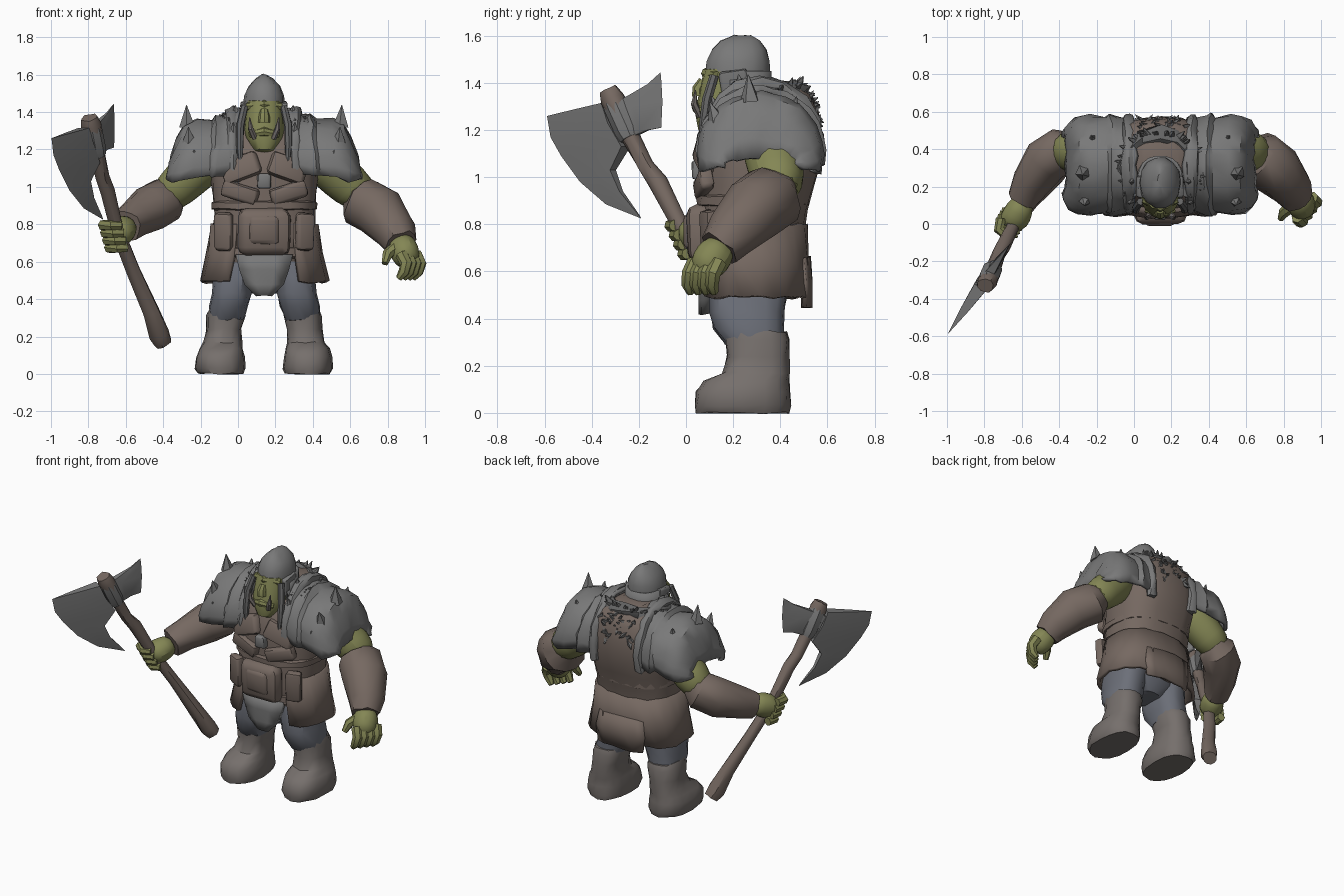
import bpy, bmesh, math, random
from mathutils import Vector as V

random.seed(4)
CX = 0.14  # body centre line


def material(name, r, g, b):
    m = bpy.data.materials.new(name)
    m.diffuse_color = (r, g, b, 1)
    return m


METAL = material("metal", .19, .19, .19)
LEATHER = material("leather", .18, .14, .12)
SKIN = material("skin", .23, .24, .09)
CLOTH = material("cloth", .15, .16, .19)
HIDE = material("boot_hide", .18, .16, .15)
FUR = material("fur", .13, .13, .13)


def finish(name, bm, mat, jitter=0, solid=0, sub=0):
    for v in bm.verts:
        v.co += V([random.uniform(-jitter, jitter) for _ in range(3)])
    bmesh.ops.recalc_face_normals(bm, faces=bm.faces[:])
    me = bpy.data.meshes.new(name)
    bm.to_mesh(me)
    bm.free()
    ob = bpy.data.objects.new(name, me)
    bpy.context.collection.objects.link(ob)
    me.materials.append(mat)
    if solid:
        s = ob.modifiers.new("thick", 'SOLIDIFY')
        s.thickness, s.offset = solid, 0
    if sub:
        s = ob.modifiers.new("smooth", 'SUBSURF')
        s.levels = s.render_levels = sub
    return ob


def skin(name, rings, mat, closed=True, **kw):
    """Join rings of points into a surface; closed rings are capped."""
    bm = bmesh.new()
    vs = [[bm.verts.new(p) for p in r] for r in rings]
    n = len(vs[0])
    for a, b in zip(vs, vs[1:]):
        for i in range(n if closed else n - 1):
            j = (i + 1) % n
            bm.faces.new((a[i], a[j], b[j], b[i]))
    if closed:
        bm.faces.new(vs[0])
        bm.faces.new(vs[-1])
    return finish(name, bm, mat, **kw)


def loft(name, rings, mat, n=16, p=2.5, span=None, **kw):
    """Horizontal superellipse rings (x, y, z, rx, ry); span = degrees of an open shell."""
    a0, a1 = span or (0, 360)
    out = []
    for x, y, z, rx, ry in rings:
        ring = []
        for i in range(n):
            t = math.radians(a0 + (a1 - a0) * i / (n - 1 if span else n))
            c, s = math.cos(t), math.sin(t)
            ring.append(V((x + rx * math.copysign(abs(c) ** (2 / p), c),
                           y + ry * math.copysign(abs(s) ** (2 / p), s), z)))
        out.append(ring)
    return skin(name, out, mat, closed=not span, **kw)


def tube(name, pts, mat, n=10, **kw):
    """Limb through (x, y, z, radius) points, carrying the frame along the path."""
    c = [V(p[:3]) for p in pts]
    out, u = [], None
    for i, p in enumerate(pts):
        t = (c[min(i + 1, len(c) - 1)] - c[max(i - 1, 0)]).normalized()
        u = u - t * u.dot(t) if u else t.orthogonal()
        u.normalize()
        w = t.cross(u)
        out.append([c[i] + p[3] * (u * math.cos(6.2832 * k / n) + w * math.sin(6.2832 * k / n)) for k in range(n)])
    return skin(name, out, mat, **kw)


def spike(name, base, tip, r, mat, n=5):
    return tube(name, [(*base, r), (*tip, .002)], mat, n=n)


def block(name, loc, size, rot, mat, bevel=.02):
    bm = bmesh.new()
    bmesh.ops.create_cube(bm, size=1)
    for v in bm.verts:
        v.co *= V(size)
    bmesh.ops.bevel(bm, geom=bm.edges[:], offset=bevel, segments=2, affect='EDGES', profile=.5)
    ob = finish(name, bm, mat, jitter=.003)
    ob.location, ob.rotation_euler = loc, rot
    return ob


# Torso, belts and skirt
loft("torso", [(CX, .28, .52, .20, .15), (CX, .28, .62, .26, .20), (CX, .28, .75, .275, .215), (CX, .29, .86, .27, .225),
               (CX, .305, .96, .28, .24), (CX, .32, 1.08, .29, .258), (CX, .33, 1.2, .28, .248),
               (CX, .355, 1.30, .24, .205), (CX, .36, 1.36, .18, .165), (CX, .35, 1.40, .1, .1)],
     LEATHER, n=20, jitter=.007)
for z, rx, ry, h in ((.65, .29, .225, .03), (.90, .283, .24, .025)):
    loft("belt", [(CX, .285, z - h, rx - .02, ry - .02), (CX, .285, z - h * .7, rx, ry),
                  (CX, .285, z + h * .7, rx, ry), (CX, .285, z + h, rx - .02, ry - .02)], LEATHER, n=22, jitter=.004)
loft("skirt", [(CX, .29, .80, .275, .21), (CX, .29, .64, .295, .22), (CX, .29, .49, .335, .225)], LEATHER,
     n=24, span=(-62, 242), jitter=.007, solid=.025)
loft("back_flap", [(CX, .29, .66, .29, .23), (CX, .29, .55, .31, .235), (CX, .29, .45, .29, .24)], LEATHER,
     n=6, span=(60, 120), jitter=.006, solid=.02)
block("belly_plate", (CX, .06, .76), (.28, .11, .25), (.05, 0, 0), LEATHER, .045)
block("belly_boss", (CX, .03, .77), (.17, .08, .16), (.05, 0, 0), LEATHER, .03)
skin("loin_flap", [[V((CX + w * k, .07 + .02 * abs(k), z)) for k in (-1, -.4, .4, 1)]
                   for w, z in ((.15, .64), (.13, .56), (.10, .48), (.035, .42))], METAL, closed=False, solid=.05)
loft("crotch", [(CX, .27, .43, .09, .10), (CX, .27, .50, .2, .15), (CX, .27, .6, .22, .18)], CLOTH)
block("chest_buckle", (CX, .05, 1.03), (.07, .05, .08), (0, 0, 0), METAL, .012)

for s in (-1, 1):
    X = lambda d: CX + s * d
    # Chest leather lobes and waist pouches
    block("chest_flap", (X(.125), .085, 1.10), (.21, .07, .13), (-.2, s * .35, s * .15), LEATHER, .025)
    block("rib_flap", (X(.13), .075, .97), (.2, .06, .09), (.1, -s * .3, s * .15), LEATHER, .02)
    block("side_plate", (X(.215), .10, .76), (.10, .06, .2), (.05, 0, s * .4), LEATHER, .02)
    # Legs and boots
    loft("trouser_leg", [(X(.13), .28, .62, .12, .17), (X(.165), .265, .52, .107, .165), (X(.175), .26, .43, .107, .16),
                         (X(.188), .265, .36, .106, .15), (X(.2), .29, .29, .09, .12)], CLOTH, jitter=.006)
    loft("boot", [(X(.232), .24, .0, .12, .195), (X(.235), .24, .03, .132, .203), (X(.235), .24, .09, .128, .198),
                  (X(.23), .255, .135, .118, .18), (X(.222), .295, .17, .103, .142), (X(.215), .305, .24, .096, .13),
                  (X(.205), .30, .31, .103, .137), (X(.20), .295, .345, .095, .13)], HIDE, jitter=.005)
    # Pauldron: arches swept front to back over the shoulder
    arcs = []
    for d, zc, ry, rz in ((.13, 1.13, .235, .29), (.17, 1.12, .24, .265), (.23, 1.11, .258, .26), (.25, 1.11, .262, .265),
                          (.27, 1.11, .245, .24), (.36, 1.10, .255, .25), (.42, 1.08, .25, .25), (.455, 1.07, .225, .19),
                          (.485, 1.06, .185, .10), (.495, 1.05, .15, .03)):
        arcs.append([V((X(d + .02 * (1 - math.sin(a))), .315 + ry * math.cos(a), zc + rz * math.sin(a)))
                     for a in [math.radians(-12 + 204 * i / 16) for i in range(17)]])
    skin("pauldron", arcs, METAL, closed=False, jitter=.008, solid=.025)
    tube("pauldron_roll", [(X(.17), .32 + .235 * math.cos(a), 1.12 + .28 * math.sin(a), .034)
                           for a in [math.radians(-20 + 22 * i) for i in range(11)]], METAL, n=8, jitter=.008)
    for d, a, h, r in ((.41, 100, .115, .045), (.40, 140, .08, .04), (.37, 165, .05, .03), (.36, 55, .06, .03),
                       (.15, 110, .06, .03), (.16, 140, .06, .03)):
        a = math.radians(a)
        b = V((X(d), .315 + .24 * math.cos(a), 1.085 + (.24 if d > .3 else .31) * math.sin(a)))
        spike("pauldron_spike", b, b + V((s * .005, .5 * h * math.cos(a), h)), r, METAL)
    # Tusks, braids, cheek guards, upper arms
    tube("tusk", [(X(.05), .06, 1.26, .016), (X(.072), .035, 1.31, .015), (X(.078), .04, 1.37, .003)], HIDE, n=6)
    tube("braid", [(X(.105), .12, 1.43, .02), (X(.128), .09, 1.33, .022), (X(.13), .075, 1.22, .02),
                   (X(.125), .065, 1.11, .008)], FUR, n=7)
    block("cheek_guard", (X(.098), .21, 1.37), (.04, .12, .17), (.15, s * .12, 0), METAL, .015)
    tube("upper_arm", [(X(.24), .34, 1.2, .13), (X(.36), .37, 1.10, .13), (X(.46), .39, 1.0, .12),
                       (X(.55), .395, .93, .10)], SKIN, n=12, jitter=.005, sub=1)

# Head and helmet
loft("head", [(CX, .20, 1.17, .06, .08), (CX, .15, 1.20, .065, .10), (CX, .15, 1.26, .098, .11), (CX, .165, 1.32, .108, .118),
              (CX, .19, 1.40, .103, .13), (CX, .20, 1.46, .10, .12)], SKIN, p=2.2, jitter=.003)
tube("nose", [(CX, .075, 1.41, .022), (CX, .056, 1.375, .03), (CX, .058, 1.345, .032)], SKIN, n=8)
tube("lower_lip", [(CX - .075, .08, 1.28, .02), (CX, .05, 1.295, .026), (CX + .075, .08, 1.28, .02)], SKIN, n=8)
tube("brow", [(CX - .09, .13, 1.43, .02), (CX, .09, 1.44, .026), (CX + .09, .13, 1.43, .02)], SKIN, n=8)
loft("helmet", [(CX, .22, 1.445, .11, .137), (CX, .22, 1.49, .108, .136), (CX, .225, 1.54, .085, .118),
                (CX, .23, 1.58, .045, .085), (CX, .235, 1.602, .012, .04)], METAL, n=14, p=2.2, jitter=.003)
loft("helmet_back", [(CX, .22, 1.30, .12, .13), (CX, .22, 1.45, .111, .135)], METAL, n=12, span=(-10, 190), solid=.02)

# Fur collar and shaggy patch on the upper back
tube("fur_collar", [(CX + .19 * math.cos(a), .3 + .17 * math.sin(a), 1.33 + .03 * math.sin(a), .055)
                    for a in [math.radians(-50 + 28 * i) for i in range(11)]], FUR, n=8, jitter=.014)
for i in range(90):
    if i < 35:
        a = math.radians(random.uniform(-50, 230))
        b = V((CX + .2 * math.cos(a), .3 + .18 * math.sin(a), 1.35 + .03 * math.sin(a)))
        d = V((math.cos(a), math.sin(a) * .5, random.uniform(.2, 1.2)))
    else:
        a, r = random.uniform(0, 6.28), random.uniform(.0, .13)
        h = r * math.sin(a)
        b = V((CX + r * math.cos(a), .53 - .35 * h - 1.5 * h * h, 1.28 + h))
        d = V((random.uniform(-1, 1), .35, random.uniform(-.8, .8)))
    spike("fur_tuft", b, b + d.normalized() * random.uniform(.04, .065), .024, FUR, n=4)

# Forearms: one reaches forward to the axe, one hangs
tube("left_bracer", [(-.34, .40, .96, .085), (-.38, .395, .93, .125), (-.47, .34, .885, .125), (-.555, .22, .825, .102),
                     (-.60, .13, .79, .085)], LEATHER, n=12, jitter=.007)
tube("right_bracer", [(.63, .385, .96, .09), (.67, .37, .92, .14), (.76, .29, .865, .142), (.845, .19, .76, .115),
                      (.875, .14, .70, .09)], LEATHER, n=12, jitter=.007)
tube("left_fist", [(-.59, .13, .79, .06), (-.61, .08, .775, .08), (-.645, .02, .75, .088), (-.66, -.02, .74, .055)],
     SKIN, n=10, jitter=.004, sub=1)
tube("right_palm", [(.86, .16, .72, .06), (.88, .13, .68, .085), (.90, .09, .63, .085), (.91, .06, .59, .055)],
     SKIN, n=10, jitter=.004, sub=1)
for k in range(4):
    z = .675 + .04 * k
    x, y = -.628 - .011 * k, .035 - .018 * k
    tube("left_finger", [(x - .05, y + .05, z, .028), (x - .06, y - .01, z, .03), (x - .015, y - .045, z, .029),
                         (x + .035, y - .03, z, .024)], SKIN, n=7)
    f = k / 3
    x, y = .875 + .075 * f, .03 + .10 * f
    tube("right_finger", [(x, y + .01, .64, .036), (x + .025, y - .015, .59, .034), (x + .012, y - .02, .545, .03),
                          (x - .015, y - .01, .51, .018)], SKIN, n=7)
tube("right_thumb", [(.85, .10, .68, .034), (.80, .06, .64, .03), (.785, .03, .59, .018)], SKIN, n=7)

# Axe: haft, socket and blades lying in a slanted vertical plane
tube("axe_haft", [(-.40, .30, .165, .045), (-.42, .27, .21, .054), (-.46, .215, .33, .045), (-.56, .11, .55, .038),
                  (-.645, -.01, .77, .035), (-.70, -.12, .98, .04), (-.725, -.17, 1.05, .036), (-.755, -.245, 1.19, .04),
                  (-.785, -.31, 1.33, .052), (-.795, -.33, 1.37, .042)], LEATHER, n=10, jitter=.004)
tube("axe_socket", [(-.75, -.235, 1.165, .045), (-.76, -.25, 1.20, .055), (-.78, -.295, 1.30, .055),
                    (-.785, -.31, 1.33, .05)], METAL, n=8)
NRM = V((.823, -.568, 0))


def blade(name, columns):
    """Wedge strips: each column is (edge y, z, inner y, z, half thickness)."""
    at = lambda y, z: V((-.59 + .69 * y, y, z))
    skin(name, [[at(a, b), at((a + c) / 2, (b + d) / 2) + NRM * t * .6, at(c, d) + NRM * t, at(c, d) - NRM * t,
                 at((a + c) / 2, (b + d) / 2) - NRM * t * .6] for a, b, c, d, t in columns], METAL)


blade("axe_blade", [(-.59, 1.26, -.34, 1.315, .035), (-.575, 1.17, -.31, 1.23, .04), (-.53, 1.09, -.255, 1.13, .035),
                    (-.45, .98, -.31, 1.03, .022), (-.34, .885, -.275, .94, .014), (-.19, .825, -.20, .84, .004)])
blade("axe_back_blade", [(-.108, 1.445, -.16, 1.395, .006), (-.104, 1.40, -.23, 1.35, .018), (-.10, 1.32, -.33, 1.29, .035),
                         (-.103, 1.25, -.27, 1.15, .03), (-.105, 1.21, -.16, 1.20, .006)])

# Smooth shading with sharp creases kept
bpy.ops.object.select_all(action='SELECT')
bpy.context.view_layer.objects.active = bpy.data.objects["torso"]
bpy.ops.object.shade_smooth_by_angle(angle=math.radians(40))
